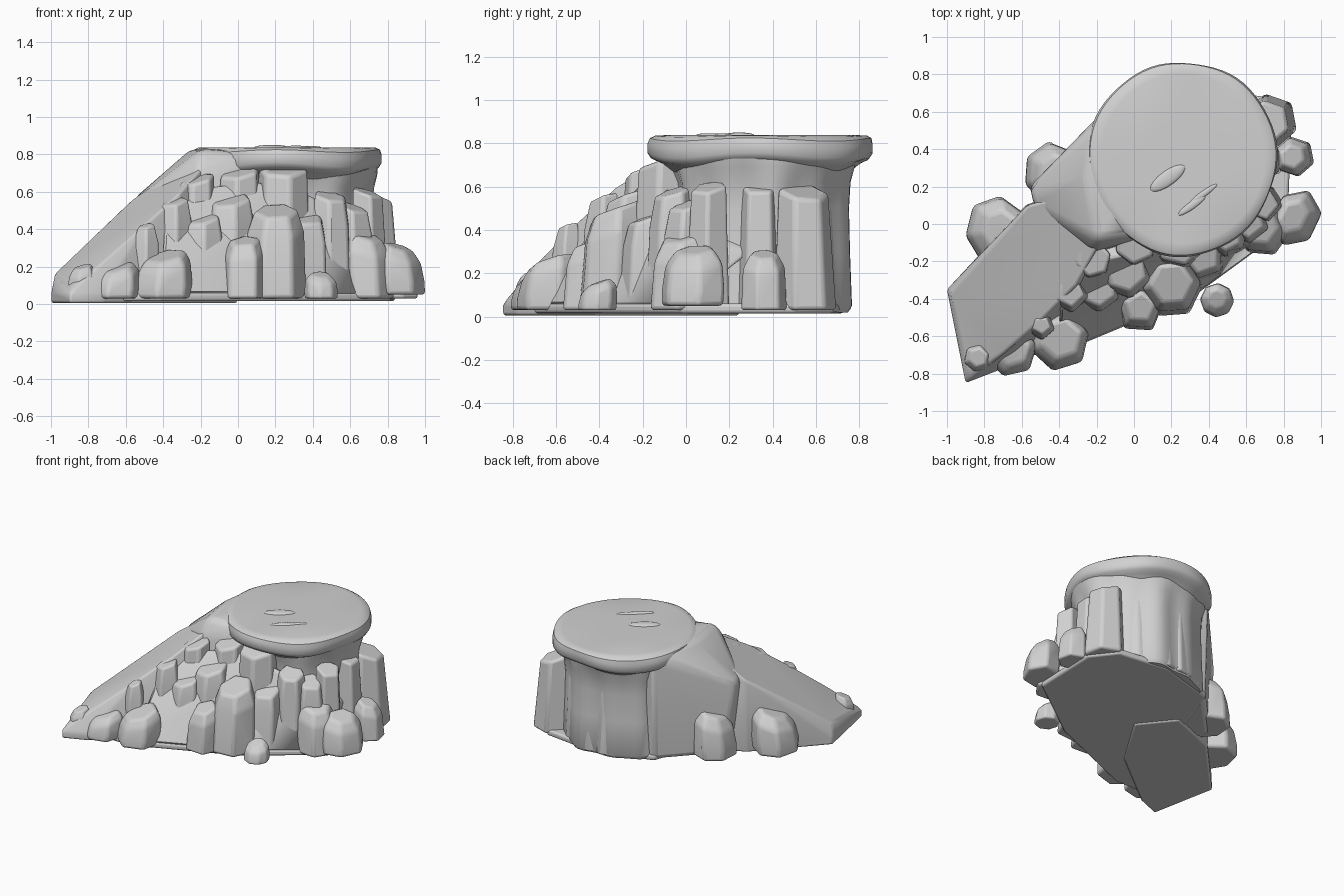
import bpy, bmesh, math, random
from mathutils import Vector

random.seed(4)
cube = bpy.data.objects.get("Cube")
if cube:
    bpy.data.objects.remove(cube)

stone = bpy.data.materials.new("grey_stone")
stone.use_nodes = True
grey = (0.64, 0.64, 0.64, 1)
stone.diffuse_color = grey
stone.node_tree.nodes["Principled BSDF"].inputs["Base Color"].default_value = grey
CX, CY = 0.26, 0.35


def finish(name, bm, bevel=0.0, angle=35):
    bmesh.ops.recalc_face_normals(bm, faces=bm.faces)
    mesh = bpy.data.meshes.new(name)
    bm.to_mesh(mesh)
    bm.free()
    mesh.materials.append(stone)
    ob = bpy.data.objects.new(name, mesh)
    bpy.context.collection.objects.link(ob)
    if bevel:
        mod = ob.modifiers.new("soft_edges", 'BEVEL')
        mod.width, mod.segments = bevel, 3
        mod.limit_method, mod.angle_limit = 'ANGLE', math.radians(15)
    bpy.ops.object.select_all(action='DESELECT')
    ob.select_set(True)
    bpy.context.view_layer.objects.active = ob
    bpy.ops.object.shade_smooth_by_angle(angle=math.radians(angle))


def hull(name, points, bevel):
    bm = bmesh.new()
    for p in points:
        bm.verts.new(p)
    res = bmesh.ops.convex_hull(bm, input=bm.verts)
    junk = [e for e in res["geom_interior"] if isinstance(e, bmesh.types.BMVert)]
    bmesh.ops.delete(bm, geom=junk, context='VERTS')
    bmesh.ops.dissolve_limit(bm, angle_limit=math.radians(7), verts=bm.verts, edges=bm.edges)
    finish(name, bm, bevel)


def loft(name, levels, radius, n=64):
    """Closed stack of rings; radius(angle, level) gives an offset from the axis."""
    bm = bmesh.new()
    rings = []
    for lev in levels:
        ring = []
        for i in range(n):
            dx, dy, dz = radius(math.tau * i / n, lev)
            ring.append(bm.verts.new((CX + dx, CY + dy, lev[0] + dz)))
        rings.append(ring)
    for lo, hi in zip(rings, rings[1:]):
        for i in range(n):
            j = (i + 1) % n
            bm.faces.new((lo[i], lo[j], hi[j], hi[i]))
    bm.faces.new(rings[0])
    bm.faces.new(rings[-1])
    finish(name, bm)


def rock(name, x, y, r, h, sides=6, top=0.65, squash=1.0, base=0.03):
    """Faceted stone whose crown leans down and away from the tower."""
    out = Vector((x - CX, y - CY)).normalized()
    side = Vector((-out.y, out.x))
    turn = math.pi / sides + random.uniform(-0.25, 0.25)
    pts = []
    for f, s in ((0, 1.0), (0.3, 1.02), (0.75, 0.93), (1, top)):
        for i in range(sides):
            a = turn + math.tau * i / sides
            u, v = math.cos(a) * r * s * squash, math.sin(a) * r * s
            p = Vector((x, y)) + out * (u - 0.12 * r * f) + side * v
            z = base + (h - base) * f - u * 0.35 * f
            pts.append((p.x, p.y, max(z, base)))
    hull(name, pts, min(0.02, r * 0.13))


# Tower body with gently fluted walls
def wall(a, lev):
    flute = 0.012 * math.sin(6 * a + 0.6) + 0.01 * math.sin(11 * a)
    r = lev[1] + flute * lev[2]
    return r * math.cos(a) * 1.04, r * math.sin(a) * 0.94, 0


loft("tower_body", [(0.02, 0.42, 1), (0.05, 0.44, 1), (0.3, 0.43, 1), (0.5, 0.425, 1),
                    (0.62, 0.435, 0.8), (0.69, 0.46, 0.4), (0.74, 0.47, 0)], wall)


# Overhanging round platform with a worn lip
def lip(a, lev):
    r = lev[1] + lev[2] * (0.006 * math.sin(3 * a) + 0.004 * math.sin(7 * a + 1))
    return r * math.cos(a), r * math.sin(a) * 1.03, lev[2] * 0.012 * math.sin(4 * a + 2)


loft("platform", [(0.67, 0.41, 1), (0.705, 0.455, 1), (0.72, 0.488, 1), (0.745, 0.504, 1),
                  (0.79, 0.504, 1), (0.818, 0.497, 0.6), (0.833, 0.475, 0.3), (0.838, 0.44, 0),
                  (0.838, 0.2, 0)], lip, 72)

# Worn marks on the platform: thin raised ridges
for name, x, y, length, width, high in (("long_mark", 0.18, 0.245, 0.11, 0.04, 0.013),
                                        ("upper_scratch", 0.37, 0.16, 0.09, 0.016, 0.008),
                                        ("lower_scratch", 0.31, 0.10, 0.09, 0.02, 0.009)):
    bm = bmesh.new()
    bmesh.ops.create_uvsphere(bm, u_segments=20, v_segments=10, radius=1)
    c, s = math.cos(0.62), math.sin(0.62)
    for v in bm.verts:
        u, w = v.co.x * length, v.co.y * width
        v.co = (x + u * c - w * s, y + u * s + w * c, 0.838 + v.co.z * high)
    finish(name, bm)


# Ramp, rising mostly towards +x, and the shoulder joining it to the platform
def slope(x, y):
    return 0.16 + 0.63 * (x + 0.95) + 0.285 * (y + 0.45)


ramp_top = [(-0.2, -0.13), (-0.31, -0.33), (-0.5, -0.52), (-0.7, -0.69), (-0.89, -0.79),
            (-0.98, -0.37), (-0.57, 0.1), (-0.2, 0.2)]
ramp_foot = [(-1.0, -0.35), (-0.9, -0.85), (-0.72, -0.78), (-0.26, -0.42), (0, 0), (-0.2, 0.25),
             (-0.58, 0.1)]
hull("ramp", [(x, y, slope(x, y)) for x, y in ramp_top]
     + [(x, y, z) for x, y in ramp_foot for z in (0.005, 0.06)], 0.015)
hull("shoulder", [(-0.2, -0.08, 0.825), (-0.22, 0.5, 0.825), (0, 0.2, 0.835), (-0.25, 0.25, 0.83),
                  (-0.56, 0.2, 0.56), (-0.54, 0.1, 0.56), (-0.22, -0.15, 0.7), (0.1, -0.05, 0.8),
                  (-0.15, 0.62, 0.8), (0, 0.6, 0.8)]
     + [(x, y, 0.02) for x, y in ((-0.14, 0.6), (-0.5, 0.22), (-0.47, 0.08), (-0.22, -0.15),
                                  (0.1, -0.1), (0, 0.6))], 0.035)

# Sloping rubble core behind the rocks, down to the broad flat footing
foot = [(-0.62, -0.7), (-0.42, -0.7), (-0.1, -0.5), (0.05, -0.5), (0.3, -0.4), (0.55, -0.18),
        (0.82, -0.02), (0.84, 0.5), (0.7, 0.68), (0.3, 0.73), (-0.15, 0.6)]
hull("footing", [(x, y, z) for x, y in foot for z in (0.015, 0.06)], 0.015)
hull("rubble_core", [(x, y, 0.05) for x, y in foot[1:7]]
     + [(-0.36, -0.3, 0.54), (-0.22, -0.2, 0.62), (0.1, -0.13, 0.66), (0.35, -0.1, 0.6),
        (0.55, -0.03, 0.5), (0.7, 0.1, 0.35), (-0.4, -0.4, 0.45), (0.05, -0.36, 0.3),
        (0, 0.3, 0.4), (0.7, 0.3, 0.3)], 0.02)

# Tall stone columns against the walls: x, y, radius, height, sides, crown
columns = [(0.0, -0.12, 0.14, 0.71, 6, 0.8), (0.24, -0.11, 0.16, 0.73, 6, 0.85),
           (0.5, -0.07, 0.12, 0.58, 6, 0.75), (0.7, 0.1, 0.11, 0.6, 5, 0.8),
           (0.73, 0.55, 0.15, 0.58, 6, 0.8), (-0.23, -0.2, 0.13, 0.67, 6, 0.75),
           (-0.35, -0.38, 0.11, 0.55, 5, 0.7), (-0.05, -0.27, 0.15, 0.56, 6, 0.75),
           (0.37, -0.19, 0.13, 0.46, 5, 0.75), (0.62, 0.0, 0.12, 0.52, 5, 0.75),
           (0.7, 0.34, 0.11, 0.6, 5, 0.8)]
for x, y, r, h, n, top in columns:
    rock("stone_column", x, y, r, h, n, top)

# Shallow buttresses on the back wall
for deg, h in ((48, 0.64), (78, 0.5), (106, 0.62), (136, 0.38)):
    a = math.radians(deg)
    rock("back_buttress", CX + 0.4 * math.cos(a), CY + 0.36 * math.sin(a), 0.12, h, 6, 0.75, 0.5)

# Lower rocks heaped round the foot
heap = [(0.03, -0.46, 0.13, 0.34, 5, 0.65), (0.2, -0.34, 0.17, 0.5, 6, 0.7),
        (-0.2, -0.36, 0.13, 0.46, 6, 0.75), (-0.5, -0.55, 0.08, 0.42, 5, 0.6),
        (-0.4, -0.63, 0.16, 0.26, 6, 0.7), (-0.66, -0.68, 0.14, 0.2, 6, 0.65),
        (-0.84, -0.72, 0.08, 0.2, 6, 0.65), (0.69, -0.03, 0.15, 0.37, 6, 0.65),
        (0.86, 0.36, 0.11, 0.29, 6, 0.6)]
for x, y, r, h, n, top in heap:
    rock("foot_rock", x, y, r, h, n, top)
rock("ramp_side_rock", -0.73, -0.05, 0.2, 0.31, 7, 0.6, 0.85)
rock("shoulder_side_rock", -0.44, 0.27, 0.17, 0.35, 7, 0.6, 0.9)

# Loose boulders
rock("side_boulder", 0.87, 0.03, 0.16, 0.31, 6, 0.6, 0.8, 0.05)
rock("front_boulder", 0.445, -0.41, 0.09, 0.16, 8, 0.55, 1, 0.03)
